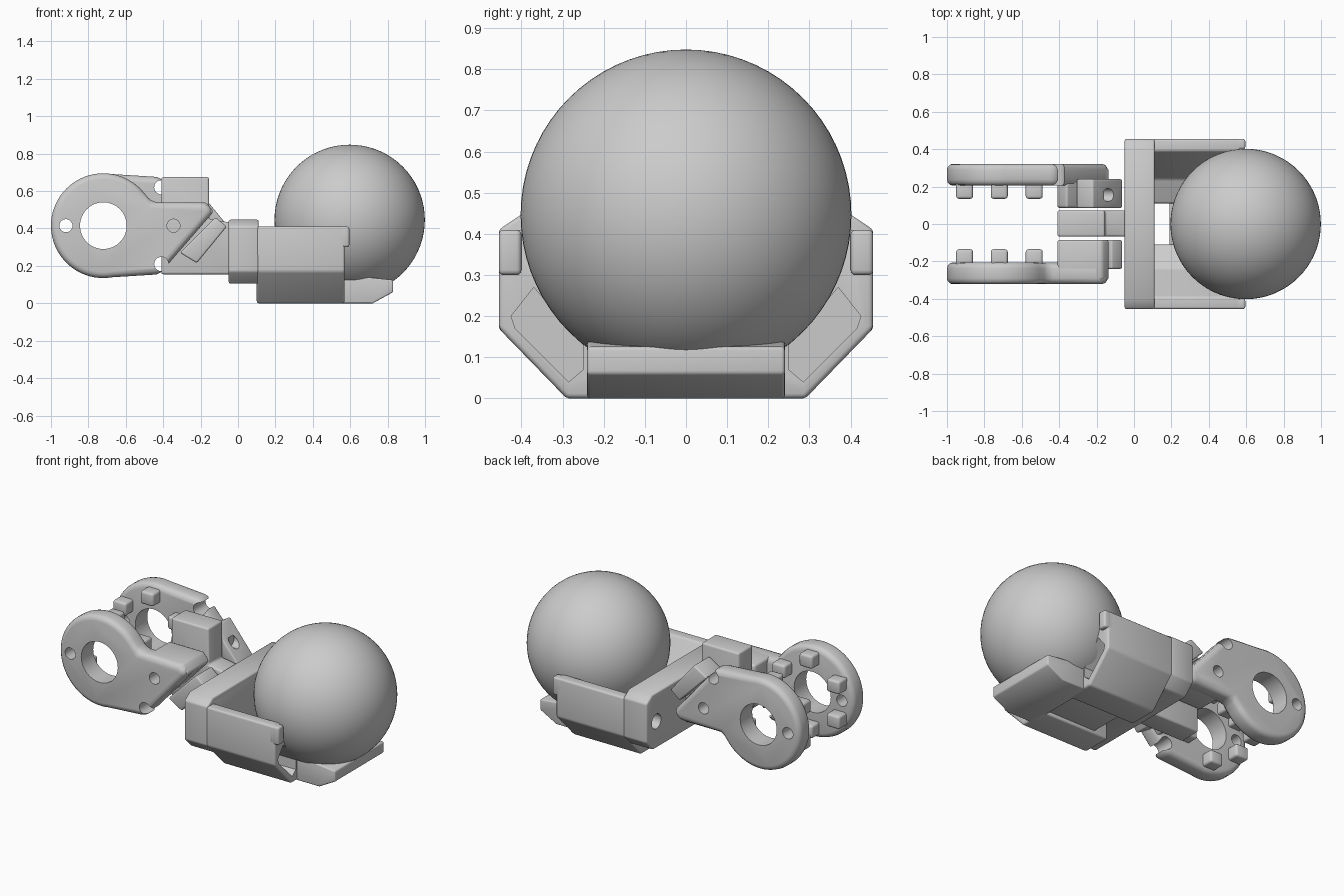
import bpy, bmesh
from math import cos, sin, radians, pi
from mathutils import Vector, Matrix

default = bpy.data.objects.get("Cube")
if default:
    bpy.data.objects.remove(default, do_unlink=True)

RING = Vector((-0.72, 0.415))
RADIUS = 0.28


def add_object(name, bm):
    bmesh.ops.recalc_face_normals(bm, faces=bm.faces)
    mesh = bpy.data.meshes.new(name)
    bm.to_mesh(mesh)
    bm.free()
    obj = bpy.data.objects.new(name, mesh)
    bpy.context.collection.objects.link(obj)
    return obj


def prism(name, outline, lo, hi, axis):
    """Extrude a 2D outline: axis y takes (x, z) points, axis x takes (y, z)."""
    place = (lambda p, t: (p[0], t, p[1])) if axis == "y" else (lambda p, t: (t, p[0], p[1]))
    bm = bmesh.new()
    face = bm.faces.new([bm.verts.new(place(p, lo)) for p in outline])
    new = bmesh.ops.extrude_face_region(bm, geom=[face])["geom"]
    shift = Vector(place((0, 0), hi - lo))
    bmesh.ops.translate(bm, vec=shift, verts=[v for v in new if isinstance(v, bmesh.types.BMVert)])
    return add_object(name, bm)


def box(name, x, y, z):
    return prism(name, [(x[0], z[0]), (x[1], z[0]), (x[1], z[1]), (x[0], z[1])], y[0], y[1], "y")


def cylinder(name, centre, radius, depth, axis, segments=32):
    bm = bmesh.new()
    bmesh.ops.create_cone(bm, cap_ends=True, segments=segments, radius1=radius, radius2=radius, depth=depth)
    bmesh.ops.transform(bm, matrix=Matrix.Translation(centre) @ Matrix.Rotation(pi / 2, 4, axis), verts=bm.verts)
    return add_object(name, bm)


def finish(obj, bevel=0.0, cutters=(), segments=3):
    """Round the edges, cut the holes, bake the result and shade it."""
    if bevel:
        mod = obj.modifiers.new("round", "BEVEL")
        mod.width, mod.segments = bevel, segments
        mod.limit_method, mod.angle_limit = "ANGLE", radians(35)
    for cutter in cutters:
        mod = obj.modifiers.new("hole", "BOOLEAN")
        mod.object, mod.solver = cutter, "EXACT"
    bpy.context.view_layer.update()
    graph = bpy.context.evaluated_depsgraph_get()
    mesh = bpy.data.meshes.new_from_object(obj.evaluated_get(graph))
    obj.modifiers.clear()
    obj.data = mesh
    for cutter in cutters:
        bpy.data.objects.remove(cutter, do_unlink=True)
    bpy.ops.object.select_all(action="DESELECT")
    obj.select_set(True)
    bpy.context.view_layer.objects.active = obj
    bpy.ops.object.shade_smooth_by_angle(angle=radians(35))
    return obj


def clamp_side(side, label):
    """One ring plate; the left one is the right one turned over."""
    def flip(points):
        return [(x, RING.y - side * (z - RING.y)) for x, z in points]

    def span(a, b):
        return sorted((side * a, side * b))

    def hole(x, z, radius):
        z = flip([(x, z)])[0][1]
        return cylinder("hole_cutter", (x, side * 0.22, z), radius, 0.5, "X")

    # Ring with its tapering web
    arc = [(RING.x + RADIUS * cos(radians(a)), RING.y + RADIUS * sin(radians(a))) for a in range(40, 285, 5)]
    web = [(-0.42, 0.155), (-0.13, 0.49), (-0.17, 0.54), (-0.46, 0.54)]
    plate = prism(label + "_ring_plate", flip(arc + web), *span(0.205, 0.322), "y")
    finish(plate, 0.035, [hole(RING.x, RING.y, 0.125), hole(-0.92, 0.415, 0.035),
                          hole(-0.41, 0.21, 0.038), hole(-0.345, 0.415, 0.035)])

    # Hub on the inside of the web
    hub = [(-0.41, 0.54), (-0.17, 0.54), (-0.13, 0.49), (-0.36, 0.24), (-0.41, 0.3)]
    finish(prism(label + "_hub", flip(hub), *span(0.085, 0.3), "y"), 0.015,
           [hole(-0.345, 0.415, 0.035)])

    # Slanted block beside the hub
    block = [(-0.12, 0.46), (-0.06, 0.41), (-0.22, 0.215), (-0.31, 0.27)]
    z = flip([(0, 0.315)])[0][1]
    socket = cylinder("socket_cutter", (-0.11, side * 0.155, z), 0.035, 0.1, "Y")
    finish(prism(label + "_slanted_block", flip(block), *span(0.085, 0.24), "y"), 0.01, [socket])

    # Six grip pegs around the ring
    for i in range(6):
        a = radians(30 + 60 * i)
        x, z = RING.x + 0.215 * cos(a), RING.y + 0.215 * sin(a)
        peg = box(f"{label}_grip_peg_{i + 1}", (x - 0.045, x + 0.045), span(0.135, 0.23), (z - 0.04, z + 0.04))
        finish(peg, 0.014)


def cradle_side(side, label):
    """Hollow-ended cheek beside the ball."""
    outline = [(0.455, 0.41), (0.455, 0.17), (0.29, 0), (0.11, 0), (0.11, 0.1), (0.24, 0.15), (0.39, 0.41)]
    cheek = prism(label + "_cheek", [(side * y, z) for y, z in outline], 0.10, 0.57, "x")
    pocket = [(0.425, 0.2), (0.415, 0.17), (0.285, 0.04), (0.25, 0.07), (0.25, 0.13), (0.37, 0.27)]
    cutter = prism("pocket_cutter", [(side * y, z) for y, z in pocket], 0.42, 0.7, "x")
    finish(cheek, 0.012, [cutter])
    y = sorted((side * 0.4, side * 0.455))
    finish(box(label + "_cheek_lip", (0.53, 0.595), y, (0.3, 0.41)), 0.012)


for side, label in ((-1, "right"), (1, "left")):
    clamp_side(side, label)
    cradle_side(side, label)

# Central arm between the clamps
arm = [(-0.41, 0.155), (-0.03, 0.155), (-0.03, 0.43), (-0.155, 0.45), (-0.155, 0.675), (-0.41, 0.675)]
finish(prism("central_arm", arm, -0.068, 0.072, "y"), 0.012)

# Cross bar with two sockets
half = [(0.39, 0.105), (0.455, 0.17), (0.455, 0.41), (0.40, 0.447)]
bar = prism("cross_bar", half + [(-y, z) for y, z in reversed(half)], -0.05, 0.11, "x")
finish(bar, 0.01, [cylinder("socket_cutter", (-0.05, s * 0.36, 0.27), 0.045, 0.12, "Y") for s in (-1, 1)])

# Floor under the ball and the sloping end block
finish(box("cradle_floor", (0.19, 0.57), (-0.15, 0.15), (0.02, 0.09)), 0.01)
toe = [(0.54, 0), (0.72, 0), (0.83, 0.06), (0.83, 0.125), (0.54, 0.155)]
finish(prism("end_block", toe, -0.24, 0.24, "y"), 0.008)

# Ball
bm = bmesh.new()
bmesh.ops.create_uvsphere(bm, u_segments=72, v_segments=36, radius=0.402)
bmesh.ops.translate(bm, vec=(0.597, 0, 0.446), verts=bm.verts)
finish(add_object("ball", bm))
